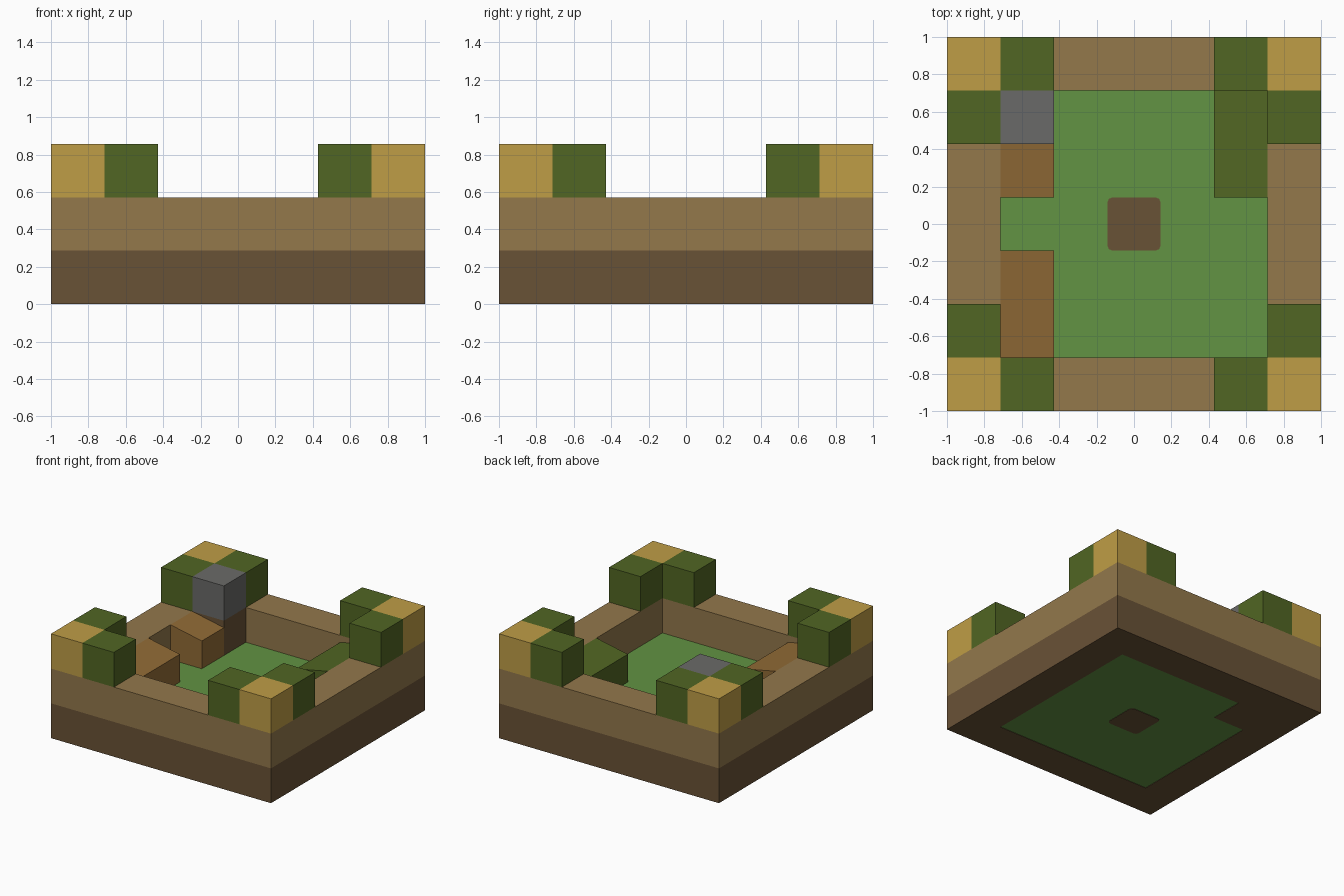
import bpy
import bmesh

if "Cube" in bpy.data.objects:
    bpy.data.objects.remove(bpy.data.objects["Cube"], do_unlink=True)

CELL = 2 / 7          # the model is a grid of seven by seven blocks
SLOPE_DROP = 0.2      # fall of the sloping tops, in blocks


def linear(value):
    value /= 255
    return value / 12.92 if value < 0.04 else ((value + 0.055) / 1.055) ** 2.4


def material(name, *rgb):
    mat = bpy.data.materials.new(name)
    mat.use_nodes = True
    colour = tuple(linear(v) for v in rgb) + (1,)
    mat.diffuse_color = colour
    mat.node_tree.nodes["Principled BSDF"].inputs["Base Color"].default_value = colour
    return mat


dark_wood = material("dark_wood", 105, 82, 54)
tan_wood = material("tan_wood", 147, 120, 75)
straw = material("straw_yellow", 191, 157, 70)
hedge = material("hedge_green", 81, 102, 35)
grass = material("grass_green", 98, 147, 67)
copper = material("copper_brown", 145, 107, 54)
stone = material("stone_grey", 106, 106, 104)


def block(name, mat, low, high, slope=0, chamfer=0):
    """Box between two grid corners; slope lowers the top on the +x or -x side."""
    bm = bmesh.new()
    bmesh.ops.create_cube(bm, size=1)
    if chamfer:
        upright = [e for e in bm.edges
                   if abs(e.verts[0].co.z - e.verts[1].co.z) > 0.5]
        bmesh.ops.bevel(bm, geom=upright, offset=chamfer, segments=2,
                        profile=0.5, affect='EDGES')
    for v in bm.verts:
        sloped = v.co.z > 0 and v.co.x * slope > 0
        grid = [a + (c + 0.5) * (b - a) for a, b, c in zip(low, high, v.co)]
        if sloped:
            grid[2] -= SLOPE_DROP
        v.co = ((grid[0] - 3.5) * CELL, (grid[1] - 3.5) * CELL, grid[2] * CELL)
    mesh = bpy.data.meshes.new(name)
    bm.to_mesh(mesh)
    bm.free()
    mesh.materials.append(mat)
    obj = bpy.data.objects.new(name, mesh)
    bpy.context.scene.collection.objects.link(obj)
    return obj


# Outer walls: a dark course below a lighter one
for course, mat, z in (("lower", dark_wood, 0), ("upper", tan_wood, 1)):
    block(course + "_front_wall", mat, (0, 0, z), (7, 1, z + 1))
    block(course + "_back_wall", mat, (0, 6, z), (7, 7, z + 1))
    block(course + "_right_wall", mat, (0, 1, z), (1, 6, z + 1))
    block(course + "_left_wall", mat, (6, 1, z), (7, 6, z + 1))

# Floor with a dark core showing above and below
block("floor", grass, (1, 1, 0.01), (6, 6, 1))
block("floor_core", dark_wood, (3, 3, 0), (4, 4, 1.01), chamfer=0.1)

# Corner turrets, each flanked by two hedge blocks
for side, x, dx in (("right", 0, 1), ("left", 6, -1)):
    for end, y, dy in (("front", 0, 1), ("back", 6, -1)):
        corner = end + "_" + side
        for part, mat, i, j in (("turret", straw, x, y),
                                ("turret_hedge_side", hedge, x + dx, y),
                                ("turret_hedge_end", hedge, x, y + dy)):
            block(corner + "_" + part, mat, (i, j, 2), (i + 1, j + 1, 3))

# Chimney in the back right corner
block("chimney_base", dark_wood, (1, 5, 0), (2, 6, 2))
block("chimney_top", stone, (1, 5, 2), (2, 6, 3))

# Sloping furniture along the side walls
block("short_bench", copper, (1, 4, 1), (2, 5, 2), slope=1)
block("long_bench", copper, (1, 1, 1), (2, 3, 2), slope=1)
block("sloping_bed", hedge, (5, 4, 1), (6, 6, 2), slope=-1)
